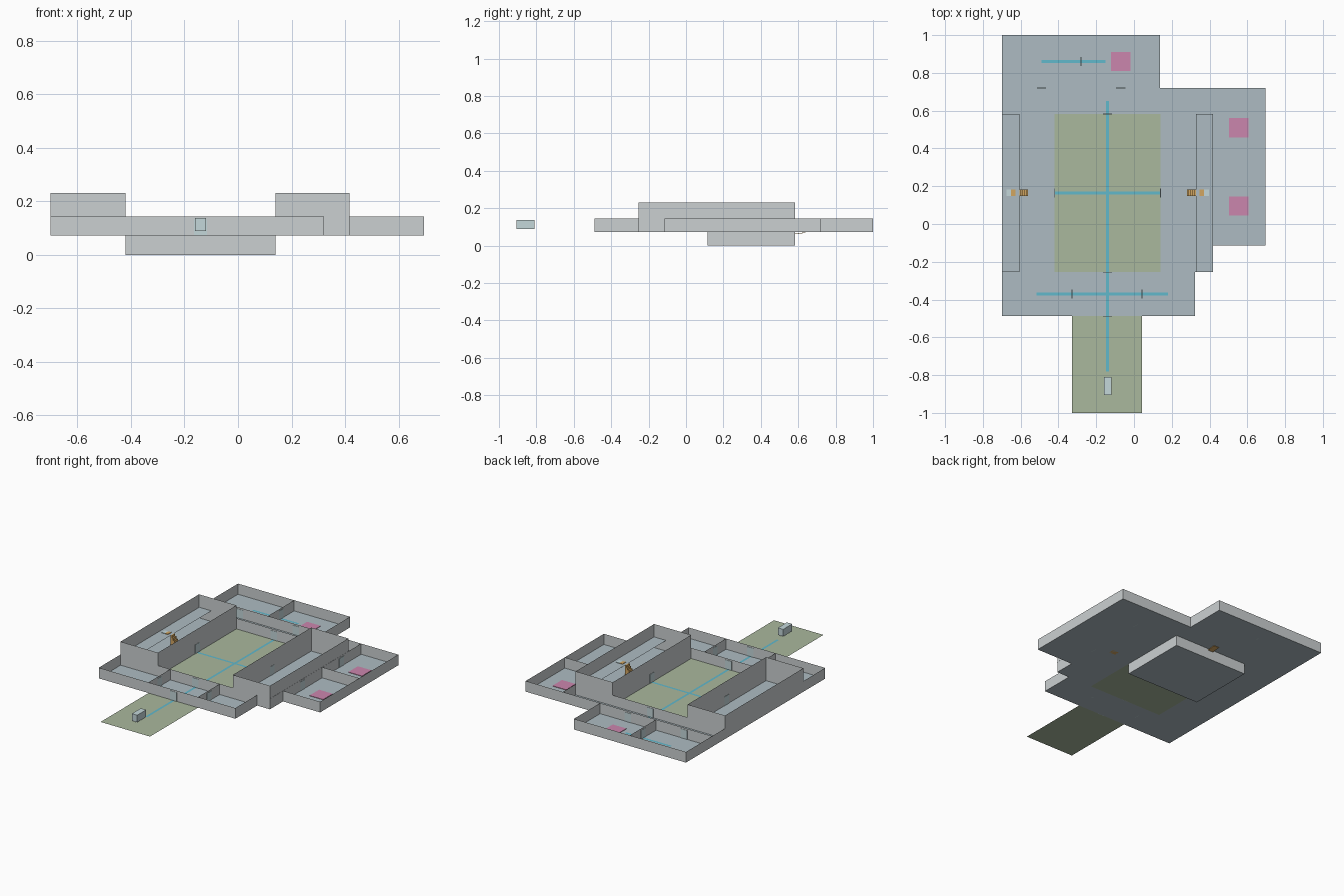
import bpy, bmesh
from mathutils import Vector

if "Cube" in bpy.data.objects:
    bpy.data.objects.remove(bpy.data.objects["Cube"])

BASE, LOW, HIGH = 0.072, 0.144, 0.231   # ground floor, single storey, double storey
CX = -0.14                              # axis of symmetry of the wings


def material(name, rgb):
    m = bpy.data.materials.new(name)
    m.diffuse_color = (*rgb, 1)
    m.use_nodes = True
    m.node_tree.nodes["Principled BSDF"].inputs["Base Color"].default_value = m.diffuse_color
    return m


WALL = material("wall_grey", (0.60, 0.63, 0.64))
FLOOR = material("floor_slate", (0.42, 0.50, 0.54))
GREEN = material("lawn_green", (0.40, 0.48, 0.34))
PINK = material("pink_mat", (0.60, 0.24, 0.42))
ORANGE = material("stair_orange", (0.65, 0.38, 0.12))
CYAN = material("path_cyan", (0.12, 0.48, 0.60))
DOOR = material("door_pale", (0.55, 0.68, 0.70))


def finish(name, bm, *mats):
    me = bpy.data.meshes.new(name)
    bm.to_mesh(me)
    bm.free()
    for m in mats:
        me.materials.append(m)
    ob = bpy.data.objects.new(name, me)
    bpy.context.collection.objects.link(ob)
    return ob


def quad(bm, pts, mat=0):
    f = bm.faces.new([bm.verts.new(p) for p in pts])
    f.material_index = mat


def add_box(bm, x0, x1, y0, y1, z0, z1):
    verts = bmesh.ops.create_cube(bm, size=1)["verts"]
    for v in verts:
        v.co = Vector(((x0 + x1) / 2 + v.co.x * (x1 - x0),
                       (y0 + y1) / 2 + v.co.y * (y1 - y0),
                       (z0 + z1) / 2 + v.co.z * (z1 - z0)))


def box(name, x0, x1, y0, y1, z0, z1, mat):
    bm = bmesh.new()
    add_box(bm, x0, x1, y0, y1, z0, z1)
    return finish(name, bm, mat)


def room(name, x0, x1, y0, y1, walls="", z0=BASE, z1=LOW, floor=FLOOR):
    """Thin floor plus the named walls (N, E, S, W)."""
    bm = bmesh.new()
    quad(bm, [(x0, y0, z0), (x1, y0, z0), (x1, y1, z0), (x0, y1, z0)], 0)
    ends = {"S": ((x0, y0), (x1, y0)), "E": ((x1, y0), (x1, y1)),
            "N": ((x1, y1), (x0, y1)), "W": ((x0, y1), (x0, y0))}
    for w in walls:
        a, b = ends[w]
        quad(bm, [(*a, z0), (*b, z0), (*b, z1), (*a, z1)], 1)
    bmesh.ops.remove_doubles(bm, verts=bm.verts, dist=1e-5)
    return finish(name, bm, floor, WALL)


# Courtyard, entrance lawn and cellar
room("courtyard", -0.42, 0.14, -0.255, 0.583, floor=GREEN)
room("entrance_lawn", -0.328, 0.042, -1.0, -0.488, floor=GREEN)
room("cellar", -0.42, 0.14, 0.115, 0.583, "NESW", 0.0, BASE)

# Single-storey rooms round the courtyard
room("front_left_room", -0.70, -0.328, -0.488, -0.255, "NEW" "S")
room("front_hall", -0.328, 0.042, -0.488, -0.255, "NES")
room("front_right_room", 0.042, 0.322, -0.488, -0.255, "NES")
room("rear_corridor", -0.70, 0.417, 0.583, 0.72, "NESW")
room("rear_left_room", -0.70, -0.28, 0.72, 1.0, "NEW")
room("rear_right_room", -0.28, 0.138, 0.72, 1.0, "NE")
room("side_room_front", 0.417, 0.695, -0.115, 0.303, "NES")
room("side_room_rear", 0.417, 0.695, 0.303, 0.72, "NE")

# Double-height wings, mirrored, with an upper gallery and stair
room("left_wing", -0.70, -0.42, -0.255, 0.583, "NESW", BASE, HIGH)
room("right_wing", 0.14, 0.417, -0.255, 0.583, "NESW", BASE, HIGH)
for side, s in (("left", -1), ("right", 1)):
    def span(a, b):
        return sorted((CX + s * a, CX + s * b))

    room(side + "_gallery", *span(0.467, 0.558), -0.255, 0.583, z0=LOW)
    bm = bmesh.new()
    steps = 5
    for i in range(steps):
        add_box(bm, *span(0.42 + 0.047 * i / steps, 0.42 + 0.047 * (i + 1) / steps),
                0.147, 0.183, BASE, BASE + (LOW - BASE) * (i + 1) / steps)
    finish(side + "_stair", bm, ORANGE)
    box(side + "_stair_landing", *span(0.487, 0.51), 0.147, 0.183, LOW, LOW + 0.003, ORANGE)
    box(side + "_landing_plate", *span(0.51, 0.536), 0.147, 0.183, LOW, LOW + 0.003, DOOR)

# Cellar stair, a short sloping plank under the corridor
bm = bmesh.new()
add_box(bm, CX - 0.02, CX + 0.02, 0.583, 0.64, BASE - 0.004, BASE - 0.001)
for v in bm.verts:
    if v.co.y < 0.6:
        v.co.z -= 0.007
finish("cellar_stair", bm, ORANGE)

# Doors: centre and wall direction
doors = [(CX, -0.488, "x"), (CX, -0.255, "x"), (CX, 0.583, "x"),
         (-0.49, 0.72, "x"), (-0.07, 0.72, "x"),
         (-0.328, -0.37, "y"), (0.042, -0.37, "y"),
         (-0.42, 0.165, "y"), (0.14, 0.165, "y"), (-0.28, 0.86, "y"),
         (0.417, 0.095, "y"), (0.417, 0.51, "y")]
for i, (x, y, d) in enumerate(doors):
    w, t = (0.024, 0.002) if d == "x" else (0.002, 0.024)
    box("door_%02d" % (i + 1), x - w, x + w, y - t, y + t, BASE, BASE + 0.061, DOOR)

# Painted paths lying on the floors
P = 0.008
paths = [(CX - P, CX + P, -0.78, -0.255), (-0.515, 0.18, -0.37 - P, -0.37 + P),
         (CX - P, CX + P, -0.255, 0.65), (-0.42, 0.14, 0.165 - P, 0.165 + P),
         (-0.49, -0.15, 0.86 - P, 0.86 + P)]
for i, (x0, x1, y0, y1) in enumerate(paths):
    bm = bmesh.new()
    z = BASE + 0.0004 + i * 0.0001
    quad(bm, [(x0, y0, z), (x1, y0, z), (x1, y1, z), (x0, y1, z)])
    finish("floor_path_%d" % (i + 1), bm, CYAN)

# Pink floor mats
for i, (x, y) in enumerate([(-0.07, 0.86), (0.555, 0.51), (0.555, 0.095)]):
    box("floor_mat_%d" % (i + 1), x - 0.051, x + 0.051, y - 0.051, y + 0.051,
        BASE, BASE + 0.003, PINK)

# Small block raised above the entrance lawn
box("entrance_block", CX - 0.02, CX + 0.02, -0.906, -0.81, 0.089, 0.137, DOOR)
